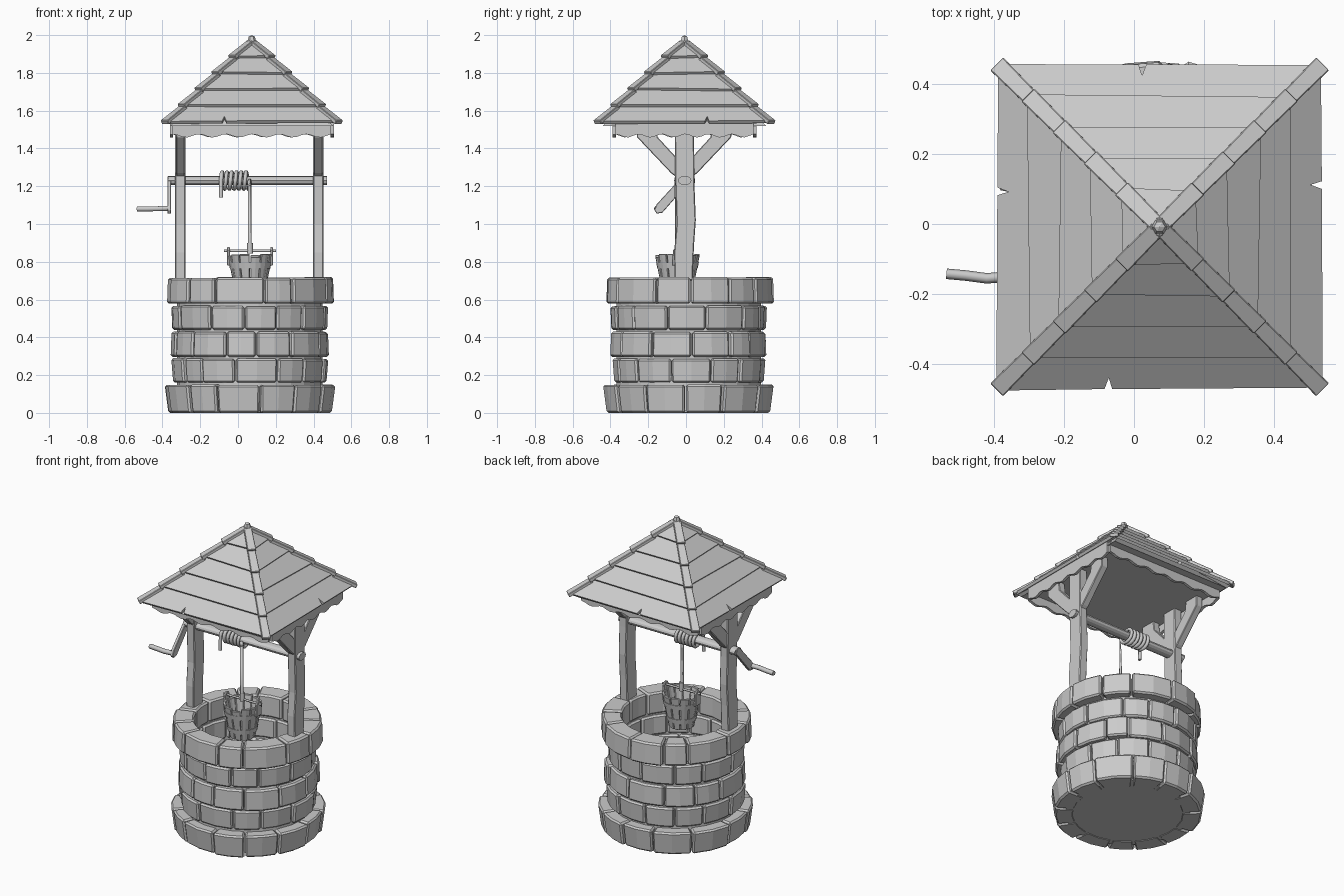
import bpy, bmesh, random
from math import pi, sin, cos, hypot
from mathutils import Matrix, Vector

random.seed(4)
if "Cube" in bpy.data.objects:
    bpy.data.objects.remove(bpy.data.objects["Cube"])

GREY = bpy.data.materials.new("stone_and_wood_grey")
GREY.use_nodes = True
COLOUR = (0.6, 0.6, 0.6, 1)
GREY.diffuse_color = COLOUR
GREY.node_tree.nodes["Principled BSDF"].inputs["Base Color"].default_value = COLOUR


# Helpers
def finish(name, bm, bevel=0):
    bmesh.ops.recalc_face_normals(bm, faces=bm.faces)
    mesh = bpy.data.meshes.new(name)
    bm.to_mesh(mesh)
    bm.free()
    mesh.materials.append(GREY)
    obj = bpy.data.objects.new(name, mesh)
    bpy.context.collection.objects.link(obj)
    if bevel:
        mod = obj.modifiers.new("worn_edges", "BEVEL")
        mod.width = bevel
        mod.segments = 1
        mod.limit_method = "ANGLE"
        mod.angle_limit = 0.7
    return obj


def add_prism(bm, points, depth, matrix):
    """Outline in local xy, extruded equally both ways along local z."""
    low, high = [[bm.verts.new(matrix @ Vector((x, y, s * depth / 2)))
                  for x, y in points] for s in (-1, 1)]
    bm.faces.new(low[::-1])
    bm.faces.new(high)
    n = len(points)
    for i in range(n):
        j = (i + 1) % n
        bm.faces.new((low[i], low[j], high[j], high[i]))


def prism(name, points, depth, matrix, bevel=0):
    bm = bmesh.new()
    add_prism(bm, points, depth, matrix)
    return finish(name, bm, bevel)


def add_wedge(bm, a0, a1, inner, low_r, high_r, z0, z1, centre):
    """Curved block of a ring; inner is the (low, high) inner radius."""
    rows = []
    for a in (a0, (a0 + a1) / 2, a1):
        d = Vector((cos(a), sin(a), 0))
        section = ((inner[0], z0), (low_r, z0), (high_r, z1), (inner[1], z1))
        rows.append([bm.verts.new(centre + d * r + Vector((0, 0, z))) for r, z in section])
    bm.faces.new(rows[0])
    bm.faces.new(rows[2][::-1])
    for a, b in zip(rows, rows[1:]):
        for i in range(4):
            j = (i + 1) % 4
            bm.faces.new((a[i], b[i], b[j], a[j]))


def lathe(name, profile, sides, centre, closed=False):
    bm = bmesh.new()
    verts = [bm.verts.new(centre + Vector((r, 0, z))) for r, z in profile]
    edges = [bm.edges.new(p) for p in zip(verts, verts[1:])]
    if closed:
        edges.append(bm.edges.new((verts[-1], verts[0])))
    bmesh.ops.spin(bm, geom=verts + edges, cent=centre, axis=(0, 0, 1),
                   angle=2 * pi, steps=sides, use_merge=True)
    bmesh.ops.remove_doubles(bm, verts=bm.verts, dist=0.0005)
    return finish(name, bm)


def rod(name, points, radius, smooth=True):
    curve = bpy.data.curves.new(name, "CURVE")
    curve.dimensions = "3D"
    curve.bevel_depth = radius
    curve.bevel_resolution = 1
    curve.use_fill_caps = True
    spline = curve.splines.new("POLY")
    spline.points.add(len(points) - 1)
    for target, p in zip(spline.points, points):
        target.co = (*p, 1)
    spline.use_smooth = smooth
    curve.materials.append(GREY)
    obj = bpy.data.objects.new(name, curve)
    bpy.context.collection.objects.link(obj)


SIDE = Matrix(((0, 0, 1, 0), (1, 0, 0, 0), (0, 1, 0, 0), (0, 0, 0, 1)))  # outline in yz
UPRIGHT = Matrix.Rotation(pi / 2, 4, "X")                                 # outline in xz
WELL = Vector((0.062, 0.015, 0))
ROOF = Vector((0.073, -0.008, 0))
BUCKET = Vector((0.064, -0.045, 0))

# Stone courses of the well wall
COURSES = ((0, 0.152, 0.435, 0.455), (0.16, 0.29, 0.4, 0.41), (0.297, 0.432, 0.42, 0.415),
           (0.44, 0.57, 0.405, 0.41), (0.578, 0.72, 0.445, 0.44))
for row, (z0, z1, low_r, high_r) in enumerate(COURSES):
    bm = bmesh.new()
    count = 13
    step = 2 * pi / count
    cuts = [(i + 0.5 * (row % 2) + random.uniform(-0.17, 0.17)) * step for i in range(count)]
    cuts.append(cuts[0] + 2 * pi)
    for a0, a1 in zip(cuts, cuts[1:]):
        out = random.uniform(-0.008, 0.008)
        add_wedge(bm, a0 + 0.008, a1 - 0.008, (0.32, 0.32), low_r + out, high_r + out,
                  z0, z1 - random.uniform(0, 0.006), WELL)
    finish(f"stone_course_{row + 1}", bm, 0.01)
lathe("mortar_core", ((0.335, 0.01), (0.385, 0.01), (0.385, 0.7), (0.335, 0.7)), 26, WELL, True)
lathe("well_floor", ((0, 0.003), (0.37, 0.003), (0.37, 0.05), (0, 0.05)), 26, WELL)

# Posts with a pair of braces each
POST = ((-0.06, 0.7), (0.035, 0.7), (0.042, 0.88), (0.052, 1.02), (0.045, 1.2),
        (0.042, 1.54), (-0.06, 1.54), (-0.058, 1.25), (-0.05, 1.0), (-0.063, 0.85))
BRACE = ((0.03, 1.24), (0.07, 1.27), (0.25, 1.46), (0.25, 1.53), (0.15, 1.53),
         (0.14, 1.46), (0.03, 1.34))
for label, x in (("right", -0.305), ("left", 0.425)):
    place = Matrix.Translation((x, 0, 0)) @ SIDE
    prism(f"{label}_post", POST, 0.055, place, 0.005)
    for end, s in (("front", -1), ("back", 1)):
        prism(f"{label}_{end}_brace", [(s * y - 0.01, z) for y, z in BRACE], 0.046, place, 0.004)

# Axle, crank arm and handle
ellipse = [(-0.007 + 0.036 * cos(i * pi / 6), 1.23 + 0.024 * sin(i * pi / 6)) for i in range(12)]
prism("axle", ellipse, 0.84, Matrix.Translation((0.05, 0, 0)) @ SIDE)
ARM = ((0.012, 1.25), (-0.02, 1.252), (-0.155, 1.105), (-0.168, 1.075), (-0.155, 1.055),
       (-0.125, 1.06), (0.015, 1.22))
prism("crank_arm", ARM, 0.02, Matrix.Translation((-0.364, 0, 0)) @ SIDE, 0.003)
rod("crank_handle", ((-0.36, -0.15, 1.083), (-0.42, -0.155, 1.081), (-0.48, -0.147, 1.08),
                     (-0.535, -0.142, 1.08)), 0.015)

# Rope wound on the axle, with a loose end and a drop to the bucket
turns, parts = 6, 14
coil = [(-0.09, -0.055, 1.14)]
for i in range(turns * parts + 1):
    a = 2 * pi * i / parts
    coil.append((-0.09 + 0.152 * i / (turns * parts), -0.007 - 0.045 * cos(a), 1.23 + 0.045 * sin(a)))
rod("rope", coil + [(0.062, -0.048, 0.86)], 0.011)

# Bucket of uneven staves with bands, ears and a carrying bar
bm = bmesh.new()
for i in range(12):
    a = i * pi / 6
    top = 0.838 + random.uniform(-0.012, 0.006)
    add_wedge(bm, a + 0.02, a + pi / 6 - 0.02, (0.06, 0.1), 0.076, 0.118, 0.62, top, BUCKET)
finish("bucket_staves", bm, 0.003)
lathe("bucket_base", ((0, 0.63), (0.07, 0.63), (0.07, 0.645), (0, 0.645)), 12, BUCKET)
for label, z, r in (("lower", 0.665, 0.086), ("upper", 0.765, 0.105)):
    lathe(f"{label}_bucket_band", ((r - 0.012, z), (r + 0.002, z), (r + 0.008, z + 0.03),
                                   (r - 0.006, z + 0.03)), 24, BUCKET, True)
EAR = ((-0.028, 0.78), (0.028, 0.78), (0.024, 0.86), (0.01, 0.878), (-0.01, 0.878), (-0.024, 0.86))
for label, s in (("right", -1), ("left", 1)):
    prism(f"{label}_bucket_ear", EAR, 0.014,
          Matrix.Translation(BUCKET + Vector((s * 0.114, 0, 0))) @ SIDE, 0.003)
rod("bucket_bar", [BUCKET + Vector((s * 0.137, 0, 0.858)) for s in (-1, 1)], 0.007)
rod("rope_knot", [BUCKET + Vector((0, 0, z)) for z in (0.845, 0.9)], 0.016)

# Roof core, plank courses, scalloped valances and hip caps
HALF, EAVE, RISE, ROWS = 0.445, 1.525, 0.43, 5
SLOPE = hypot(HALF, RISE)
lathe("roof_core", ((0, EAVE - 0.005), (HALF * 1.37, EAVE - 0.005), (0, EAVE + RISE - 0.01)), 4, Vector())
core = bpy.data.objects["roof_core"]
core.matrix_world = Matrix.Translation(ROOF) @ Matrix.Rotation(pi / 4, 4, "Z")
pitch = Vector((0, HALF, RISE)).angle(Vector((0, 1, 0)))
NOTCHES = (-0.145, 0.12, 0.05, -0.1)
for k, label in enumerate(("front", "left", "back", "right")):
    turn = Matrix.Translation(ROOF) @ Matrix.Rotation(k * pi / 2, 4, "Z")
    face = turn @ Matrix.Translation((0, -HALF, EAVE)) @ Matrix.Rotation(pitch, 4, "X")
    bm = bmesh.new()
    for row in range(ROWS):
        y0, y1 = row * SLOPE / ROWS, (row + 1) * SLOPE / ROWS
        w0, w1 = HALF * (1 - y0 / SLOPE), HALF * (1 - y1 / SLOPE)
        drop = y0 - y1
        lean = random.uniform(-0.006, 0.006)
        outline = [(-w0, drop + lean), (w0, drop - lean), (max(w1, 0.01), 0.01), (-max(w1, 0.01), 0.01)]
        if row == 0:
            n = NOTCHES[k]
            outline[1:1] = [(n - 0.012, drop), (n, drop + 0.04), (n + 0.01, drop)]
        tilt = Matrix.Translation((0, y1, 0.004)) @ Matrix.Rotation(-0.12, 4, "X")
        add_prism(bm, outline, 0.018, face @ tilt)
    finish(f"{label}_roof_planks", bm)

    half, reach = ((0.42, 0.372), (0.365, 0.425))[k % 2]
    waves = 32
    edge = [(half * (2 * i / waves - 1), 1.467 + 0.009 * cos(i * pi / 2.7)) for i in range(waves + 1)]
    prism(f"{label}_valance", edge + [(half, EAVE + 0.02), (-half, EAVE + 0.02)], 0.018,
          turn @ Matrix.Translation((0, -reach, 0)) @ UPRIGHT)

    start, end = Vector((HALF, -HALF, EAVE)), Vector((0, 0, EAVE + RISE))
    along = (end - start).normalized()
    across = Vector((1, 1, 0)).normalized()
    up = across.cross(along)
    if up.z < 0:
        up = -up
    bm = bmesh.new()
    for row in range(ROWS):
        p = start.lerp(end, row / ROWS) + up * 0.024 - along * 0.012
        q = start.lerp(end, (row + 1) / ROWS) + up * 0.01
        axis = (q - p).normalized()
        normal = across.cross(axis)
        basis = Matrix((across, axis, normal)).transposed().to_4x4()
        length = (q - p).length
        add_prism(bm, ((-0.026, 0), (0.026, 0), (0.023, length), (-0.023, length)), 0.024,
                  turn @ Matrix.Translation(p) @ basis)
    finish(f"{label}_hip_cap", bm, 0.003)

# Finial
lathe("finial", ((0, 1.92), (0.042, 1.92), (0.034, 1.955), (0.024, 1.965), (0.016, 1.992), (0, 2)), 6, ROOF)
